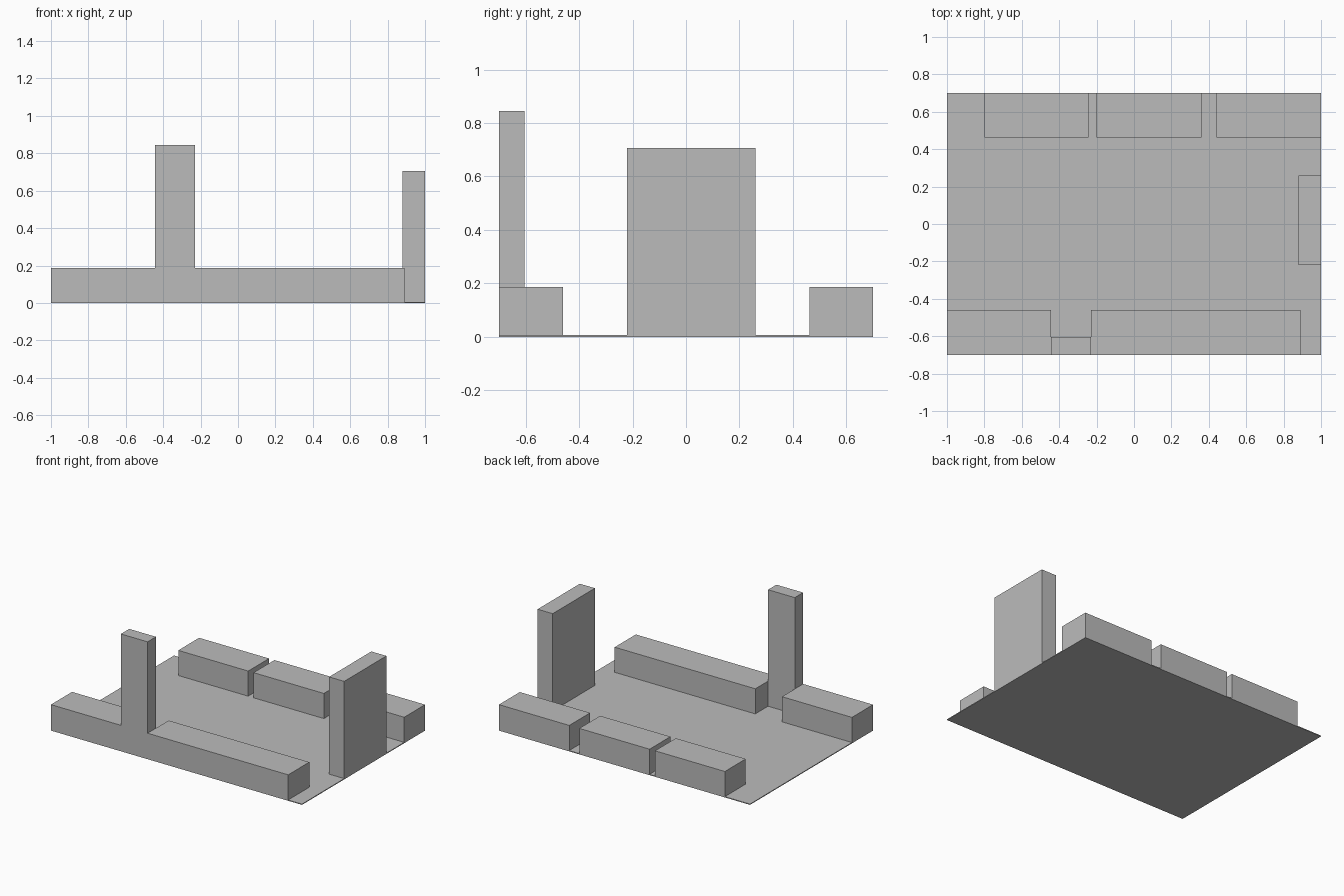
import bpy
import bmesh
from mathutils import Matrix, Vector

cube = bpy.data.objects.get("Cube")
if cube:
    bpy.data.objects.remove(cube, do_unlink=True)

# One plain grey for everything
grey = bpy.data.materials.new("plain grey")
grey.use_nodes = True
colour = (0.5, 0.5, 0.5, 1)
grey.diffuse_color = colour
grey.node_tree.nodes["Principled BSDF"].inputs["Base Color"].default_value = colour


def box(name, x, y, z):
    """Flat-faced box spanning the given (min, max) ranges."""
    low, high = (Vector(corner) for corner in zip(x, y, z))
    bm = bmesh.new()
    placement = Matrix.Translation((low + high) / 2) @ Matrix.Diagonal((*(high - low), 1))
    bmesh.ops.create_cube(bm, size=1, matrix=placement)
    mesh = bpy.data.meshes.new(name)
    bm.to_mesh(mesh)
    bm.free()
    mesh.materials.append(grey)
    obj = bpy.data.objects.new(name, mesh)
    bpy.context.collection.objects.link(obj)
    return obj


HALF_DEPTH = 0.70
FLOOR = 0.006
LOW = (FLOOR, 0.187)
FRONT = (-HALF_DEPTH, -0.46)
BACK = (0.463, HALF_DEPTH)

# Thin floor slab
box("floor", (-1, 1), (-HALF_DEPTH, HALF_DEPTH), (0, FLOOR))

# Low blocks along the front, either side of the tall post
box("front_block_right", (-1, -0.443), FRONT, LOW)
box("front_block_left", (-0.23, 0.89), FRONT, LOW)
box("front_post", (-0.443, -0.23), (-HALF_DEPTH, -0.605), (FLOOR, 0.845))

# Three low blocks along the back
for side, x in (("right", (-0.80, -0.243)),
                ("middle", (-0.20, 0.36)),
                ("left", (0.44, 1))):
    box("back_block_" + side, x, BACK, LOW)

# Tall panel on the left edge
box("side_panel", (0.88, 1), (-0.22, 0.26), (FLOOR, 0.706))
